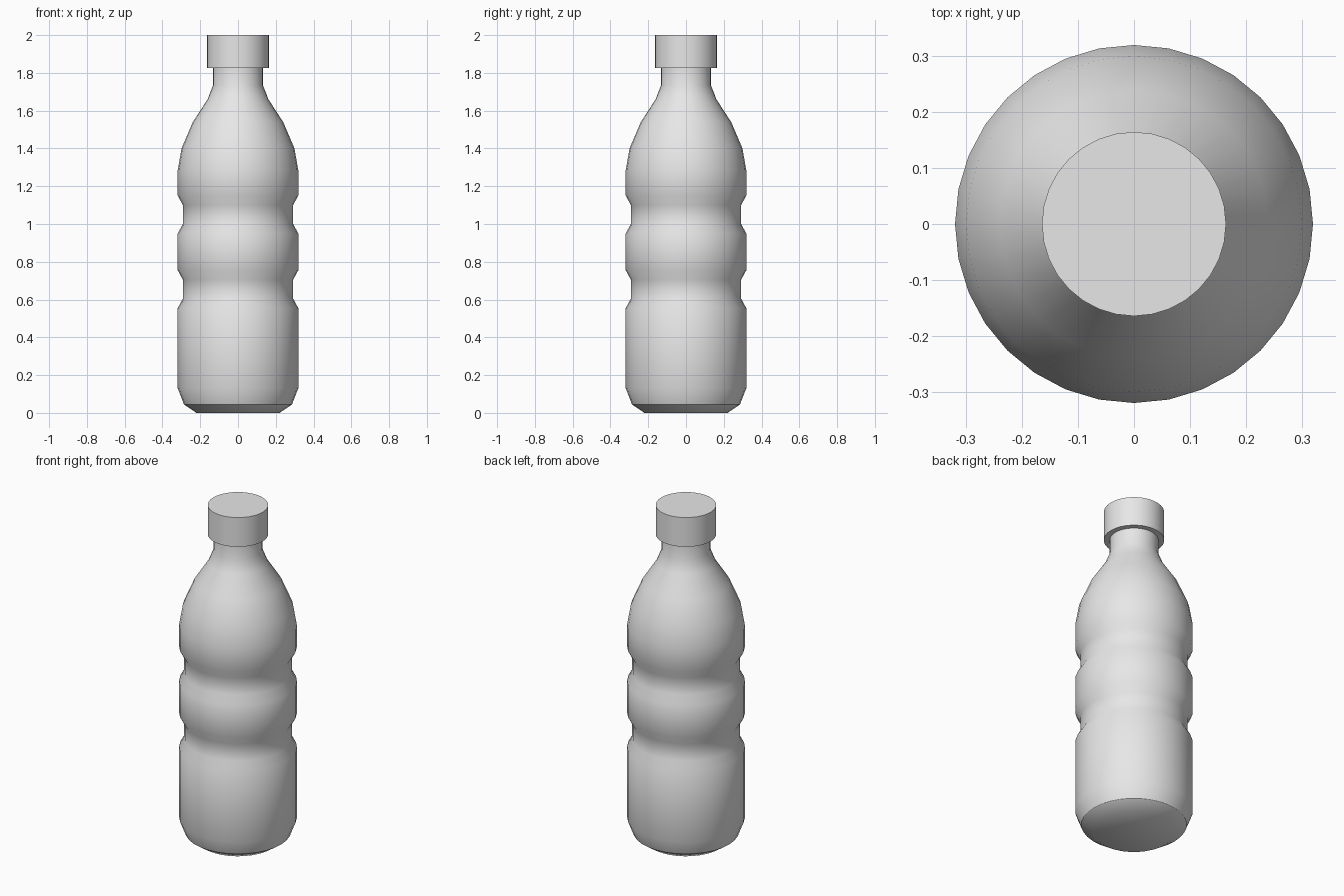
import bpy, bmesh
from math import cos, sin, tau

SIDES = 32

cube = bpy.data.objects.get("Cube")
if cube:
    bpy.data.objects.remove(cube, do_unlink=True)

grey = bpy.data.materials.new("plain_grey")
grey.use_nodes = True
grey.diffuse_color = (0.8, 0.8, 0.8, 1)
grey.node_tree.nodes["Principled BSDF"].inputs["Base Color"].default_value = (0.8, 0.8, 0.8, 1)


def lathe(name, profile, sharp_rings=(), close_top=False):
    """Revolve (radius, height) points around z, closing the bottom."""
    bm = bmesh.new()
    rings = [[bm.verts.new((r * cos(tau * i / SIDES), r * sin(tau * i / SIDES), z))
              for i in range(SIDES)] for r, z in profile]
    for low, high in zip(rings, rings[1:]):
        for i in range(SIDES):
            j = (i + 1) % SIDES
            bm.faces.new((low[i], low[j], high[j], high[i]))
    bm.faces.new(rings[0][::-1])
    if close_top:
        bm.faces.new(rings[-1])
    for face in bm.faces:
        face.smooth = True
    # Crisp rims
    for k in sharp_rings:
        for i in range(SIDES):
            bm.edges.get((rings[k][i], rings[k][(i + 1) % SIDES])).smooth = False
    mesh = bpy.data.meshes.new(name)
    bm.to_mesh(mesh)
    bm.free()
    mesh.materials.append(grey)
    obj = bpy.data.objects.new(name, mesh)
    bpy.context.collection.objects.link(obj)
    return obj


# Bottle body: base, two grip grooves, shoulder and neck
FULL, GROOVE = 0.319, 0.292
body = [(0.22, 0), (0.286, 0.045), (FULL, 0.13)]
for start, end in ((0.555, 0.755), (0.95, 1.15)):
    body += [(FULL, start), (GROOVE, start + 0.05), (GROOVE, end - 0.05), (FULL, end)]
body += [(FULL, 1.285), (0.299, 1.4), (0.239, 1.54), (0.161, 1.66), (0.132, 1.735), (0.132, 1.83)]
lathe("bottle_body", body, sharp_rings=(1,))

# Screw cap
lathe("bottle_cap", [(0.164, 1.825), (0.164, 2.0)], sharp_rings=(0, 1), close_top=True)
